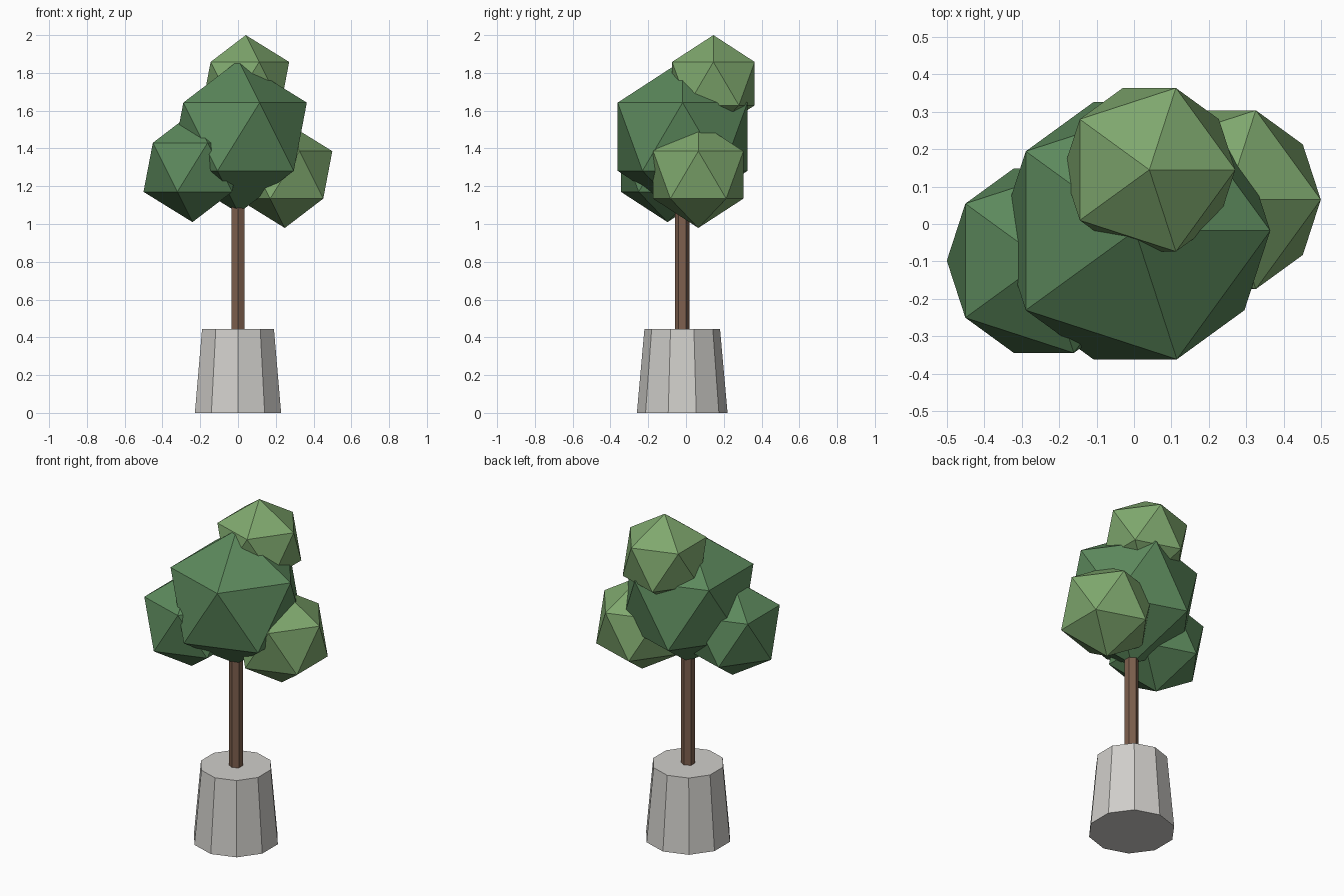
import bpy

if "Cube" in bpy.data.objects:
    bpy.data.objects.remove(bpy.data.objects["Cube"])


def srgb(r, g, b):
    return [((c / 255 + 0.055) / 1.055) ** 2.4 for c in (r, g, b)] + [1.0]


def material(name, rgb):
    mat = bpy.data.materials.new(name)
    mat.diffuse_color = srgb(*rgb)
    mat.use_nodes = True
    mat.node_tree.nodes["Principled BSDF"].inputs["Base Color"].default_value = mat.diffuse_color
    return mat


dark_green = material("dark green", (92, 137, 92))
light_green = material("light green", (127, 168, 110))
brown = material("bark brown", (126, 96, 78))
stone = material("stone grey", (208, 206, 202))


def finish(name, mat):
    obj = bpy.context.object
    obj.name = name
    obj.data.materials.append(mat)
    return obj


def foliage(name, centre, radius, mat):
    bpy.ops.mesh.primitive_ico_sphere_add(subdivisions=1, radius=radius, location=centre)
    return finish(name, mat)


def column(name, sides, r_bottom, r_top, z0, z1, mat):
    bpy.ops.mesh.primitive_cone_add(vertices=sides, radius1=r_bottom, radius2=r_top,
                                    depth=z1 - z0, location=(0, -0.02, (z0 + z1) / 2))
    return finish(name, mat)


# Planter: tapered ten-sided block
column("planter", 10, 0.24, 0.20, 0.0, 0.445, stone)

# Trunk: thin six-sided post running up into the crown
column("trunk", 6, 0.039, 0.039, 0.43, 1.3, brown)

# Crown: four overlapping low-poly balls
foliage("main_foliage", (0.003, -0.018, 1.462), 0.404, dark_green)
foliage("left_foliage", (-0.241, -0.098, 1.30), 0.29, dark_green)
foliage("right_foliage", (0.248, 0.065, 1.26), 0.281, light_green)
foliage("top_foliage", (0.041, 0.145, 1.743), 0.257, light_green)
